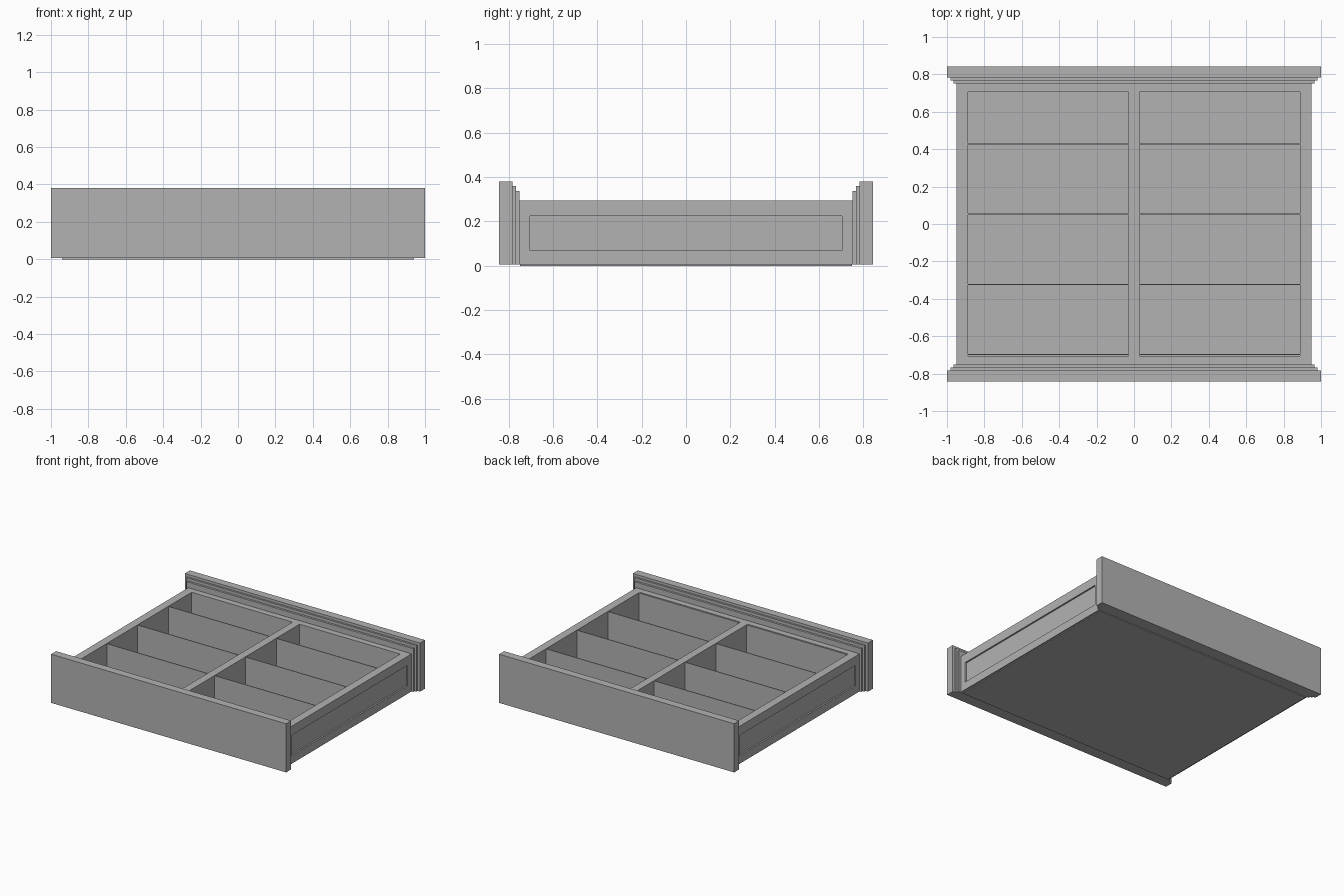
import bpy, bmesh

if "Cube" in bpy.data.objects:
    bpy.data.objects.remove(bpy.data.objects["Cube"], do_unlink=True)

# Single plain grey for the whole tray
grey = bpy.data.materials.new("plain grey")
grey.use_nodes = True
grey.diffuse_color = (0.45, 0.45, 0.45, 1)
grey.node_tree.nodes["Principled BSDF"].inputs["Base Color"].default_value = (0.45, 0.45, 0.45, 1)

BASE = 0.006          # underside of walls
RIM = 0.295           # top of walls and dividers
OUT_X, IN_X = 0.95, 0.888
OUT_Y, IN_Y = 0.752, 0.705


def finish(bm, name):
    mesh = bpy.data.meshes.new(name)
    bmesh.ops.recalc_face_normals(bm, faces=bm.faces)
    bm.to_mesh(mesh)
    bm.free()
    mesh.materials.append(grey)
    obj = bpy.data.objects.new(name, mesh)
    bpy.context.collection.objects.link(obj)
    return obj


def box_mesh(x, y, z):
    """Box from (min, max) ranges on each axis."""
    bm = bmesh.new()
    bmesh.ops.create_cube(bm, size=1)
    for v in bm.verts:
        for i, (lo, hi) in enumerate((x, y, z)):
            v.co[i] = lo if v.co[i] < 0 else hi
    return bm


def box(name, x, y, z):
    return finish(box_mesh(x, y, z), name)


# Bottom board
box("bottom_board", (-0.94, 0.94), (-0.75, 0.75), (0, BASE))

# Side walls with a recessed outer panel
for side, name in ((1, "left_wall"), (-1, "right_wall")):
    bm = box_mesh(sorted((side * IN_X, side * OUT_X)), (-OUT_Y, OUT_Y), (BASE, RIM))
    bm.normal_update()
    face = next(f for f in bm.faces if f.normal.x * side > 0.9)
    bmesh.ops.inset_region(bm, faces=[face], thickness=0.04)
    for v in face.verts:
        v.co.y = 0.705 if v.co.y > 0 else -0.705
        v.co.z = 0.225 if v.co.z > 0.15 else 0.068
    # The rim of the recess keeps its sharp walls
    panel = bmesh.ops.extrude_discrete_faces(bm, faces=[face])["faces"][0]
    for v in panel.verts:
        v.co.x -= side * 0.012
    finish(bm, name)

# End walls, and the stepped end boards with their moulding
for s, end in ((-1, "front"), (1, "back")):
    box(end + "_wall", (-IN_X, IN_X), sorted((s * IN_Y, s * OUT_Y)), (BASE, RIM))
    steps = (("board", 1.0, 0.782, 0.843, 0.38),
             ("outer_moulding", 0.98, 0.768, 0.782, 0.36),
             ("inner_moulding", 0.965, 0.752, 0.768, 0.338))
    for part, half, y0, y1, top in steps:
        box(end + "_" + part, (-half, half), sorted((s * y0, s * y1)), (BASE, top))

# Centre divider
box("centre_divider", (-0.03, 0.03), (-IN_Y, IN_Y), (BASE, RIM))

# Thin cross dividers in both columns
for s, column in ((1, "left"), (-1, "right")):
    for i in range(4):
        y = -0.698 + 0.375 * i
        box(f"{column}_cross_divider_{i + 1}", sorted((s * 0.03, s * IN_X)),
            (y - 0.003, y + 0.003), (BASE, RIM - 0.002))
